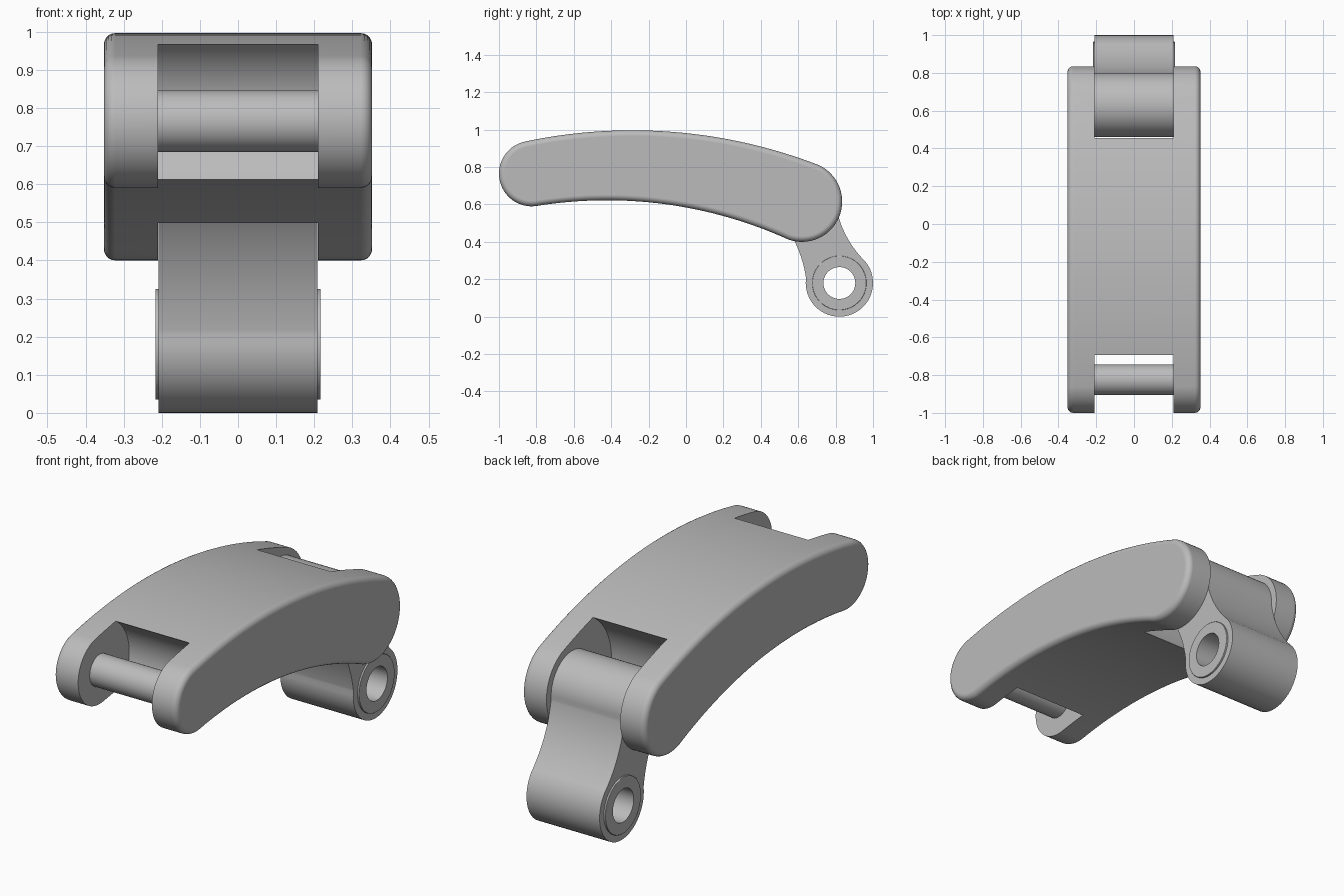
import bpy
import bmesh
import math
from mathutils import Vector

default = bpy.data.objects.get("Cube")
if default:
    bpy.data.objects.remove(default, do_unlink=True)

steel = bpy.data.materials.new("brushed grey")
steel.use_nodes = True
GREY = (0.5, 0.5, 0.5, 1)
steel.diffuse_color = GREY
steel.node_tree.nodes["Principled BSDF"].inputs["Base Color"].default_value = GREY


def arc(centre, radius, start, end, steps=32):
    """Points on a circle in the side plane, angles in degrees."""
    angles = [math.radians(start + (end - start) * i / steps) for i in range(steps + 1)]
    return [Vector((centre[0] + radius * math.cos(a), centre[1] + radius * math.sin(a)))
            for a in angles]


def circle(centre, radius, steps=64):
    return arc(centre, radius, 0, 360, steps)[:-1]


def bow(p, q, r, steps=32):
    """Interior points of a shallow arc from p through q to r."""
    p, q, r = Vector(p), Vector(q), Vector(r)
    a, b = q - p, r - p
    d = 2 * a.cross(b)
    offset = Vector((b.y * a.length_squared - a.y * b.length_squared,
                     a.x * b.length_squared - b.x * a.length_squared)) / d
    c = p + offset
    s, e = p - c, r - c
    turn = math.atan2(s.cross(e), s.dot(e))
    base = math.atan2(s.y, s.x)
    return [c + offset.length * Vector((math.cos(base + turn * i / steps),
                                        math.sin(base + turn * i / steps)))
            for i in range(1, steps)]


def extrude(name, outline, half_width):
    """Side outline (y, z) extruded symmetrically across x."""
    bm = bmesh.new()
    face = bm.faces.new([bm.verts.new((-half_width, p[0], p[1])) for p in outline])
    result = bmesh.ops.extrude_face_region(bm, geom=[face])
    moved = [v for v in result["geom"] if isinstance(v, bmesh.types.BMVert)]
    bmesh.ops.translate(bm, verts=moved, vec=(2 * half_width, 0, 0))
    bmesh.ops.recalc_face_normals(bm, faces=bm.faces)
    mesh = bpy.data.meshes.new(name)
    bm.to_mesh(mesh)
    bm.free()
    mesh.materials.append(steel)
    obj = bpy.data.objects.new(name, mesh)
    bpy.context.collection.objects.link(obj)
    return obj


def finish(obj, bevel=0, cuts=()):
    """Round the rims, cut round holes (centre, radius, half width), shade smooth."""
    if bevel:
        mod = obj.modifiers.new("rounded_rim", "BEVEL")
        mod.width, mod.segments = bevel, 5
        mod.limit_method, mod.angle_limit = "ANGLE", math.radians(40)
    cutters = []
    for centre, radius, half in cuts:
        cutter = extrude("cutter", circle(centre, radius, 96), half)
        cutter.hide_render = True
        mod = obj.modifiers.new("cut", "BOOLEAN")
        mod.operation, mod.solver, mod.object = "DIFFERENCE", "EXACT", cutter
        cutters.append(cutter)
    graph = bpy.context.evaluated_depsgraph_get()
    mesh = bpy.data.meshes.new_from_object(obj.evaluated_get(graph))
    obj.modifiers.clear()
    obj.data = mesh
    for cutter in cutters:
        bpy.data.objects.remove(cutter, do_unlink=True)
    bpy.ops.object.select_all(action="DESELECT")
    obj.select_set(True)
    bpy.context.view_layer.objects.active = obj
    bpy.ops.object.shade_smooth_by_angle(angle=math.radians(30))
    normals = obj.modifiers.new("even_normals", "WEIGHTED_NORMAL")
    normals.keep_sharp = True


FRONT = (-0.825, 0.765)   # front pin axis
BACK = (0.63, 0.62)       # back pin axis
LOW = (0.82, 0.18)        # lower eye axis
SLOT = 0.21               # half width of both slots

# Curved outer link with a round-backed slot at each end
front_end = arc(FRONT, 0.175, 101, 278)
back_end = arc((0.62, 0.615), 0.215, -110, 65)
outline = (front_end + bow(front_end[-1], (-0.1, 0.60), back_end[0]) + back_end
           + bow(back_end[-1], (-0.2, 0.995), front_end[0]))
finish(extrude("outer_link", outline, 0.352), 0.03,
       [(FRONT, 0.24, SLOT), (BACK, 0.325, SLOT)])

# Cross pins
for name, axis in (("front_pin", FRONT), ("back_pin", BACK)):
    finish(extrude(name, circle(axis, 0.081), 0.25))

# Hanging inner link with a waisted neck
top_end = arc(BACK, 0.17, -5, 200)
low_end = arc(LOW, 0.18, 172, 399.5)
outline = (top_end + bow(top_end[-1], (0.59, 0.383), low_end[0]) + low_end
           + bow(low_end[-1], (0.858, 0.43), top_end[0]))
finish(extrude("inner_link", outline, 0.208), 0, [(LOW, 0.14, 0.4)])

# Bushing standing slightly proud of the lower eye
finish(extrude("eye_bushing", circle(LOW, 0.145), 0.217), 0.003, [(LOW, 0.085, 0.4)])
